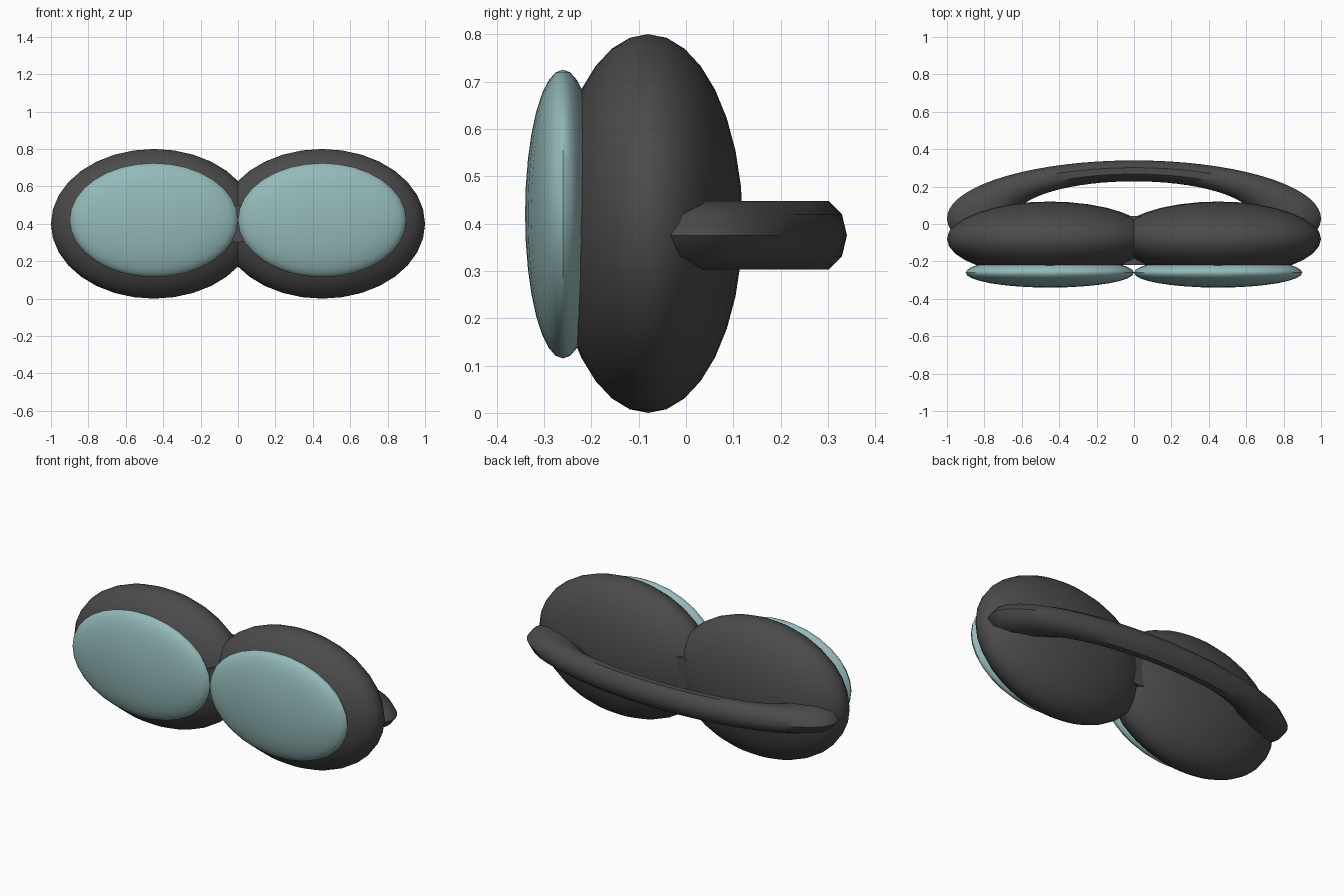
import bpy
import bmesh
from math import sin, cos, pi, radians

cube = bpy.data.objects.get("Cube")
if cube:
    bpy.data.objects.remove(cube, do_unlink=True)


def make_material(name, rgb):
    mat = bpy.data.materials.new(name)
    mat.use_nodes = True
    mat.diffuse_color = (*rgb, 1)
    mat.node_tree.nodes["Principled BSDF"].inputs["Base Color"].default_value = (*rgb, 1)
    return mat


charcoal = make_material("charcoal", (0.07, 0.07, 0.07))
pale_teal = make_material("pale_teal", (0.30, 0.49, 0.49))


def finish(obj, name, mat):
    obj.name = obj.data.name = name
    obj.data.materials.append(mat)
    bpy.context.view_layer.objects.active = obj
    obj.select_set(True)
    bpy.ops.object.shade_smooth_by_angle(angle=radians(40))
    obj.select_set(False)


def ellipsoid(name, centre, radii, mat):
    bpy.ops.mesh.primitive_uv_sphere_add(segments=32, ring_count=16, radius=1, location=centre)
    obj = bpy.context.object
    obj.scale = radii
    bpy.ops.object.transform_apply(location=False, rotation=False, scale=True)
    finish(obj, name, mat)


# Eye cups with their lenses, one pair per side
for side, sign in (("left", 1), ("right", -1)):
    ellipsoid(side + "_cup", (sign * 0.45, -0.08, 0.40), (0.55, 0.20, 0.40), charcoal)
    ellipsoid(side + "_lens", (sign * 0.45, -0.26, 0.42), (0.45, 0.08, 0.305), pale_teal)

# Bridge between the cups
bpy.ops.mesh.primitive_cylinder_add(vertices=24, radius=0.1, depth=0.26,
                                    location=(0, -0.088, 0.40), rotation=(pi / 2, 0, 0))
finish(bpy.context.object, "bridge", charcoal)

# Head strap: a flattened ring arc whose ends sink into the cups
SIDES, STEPS, OVERLAP = 10, 40, 0.3
bm = bmesh.new()
rings = []
for i in range(STEPS + 1):
    a = -OVERLAP + (pi + 2 * OVERLAP) * i / STEPS
    ring = []
    for j in range(SIDES):
        b = 2 * pi * j / SIDES
        r = 0.82 + 0.18 * cos(b)
        ring.append(bm.verts.new((r * cos(a), 0.03 + 0.31 * r * sin(a), 0.375 + 0.076 * sin(b))))
    rings.append(ring)
for r1, r2 in zip(rings, rings[1:]):
    for j in range(SIDES):
        k = (j + 1) % SIDES
        bm.faces.new((r1[j], r1[k], r2[k], r2[j]))
bm.faces.new(rings[0])
bm.faces.new(rings[-1])
bmesh.ops.recalc_face_normals(bm, faces=bm.faces)
mesh = bpy.data.meshes.new("head_strap")
bm.to_mesh(mesh)
bm.free()
strap = bpy.data.objects.new("head_strap", mesh)
bpy.context.collection.objects.link(strap)
finish(strap, "head_strap", charcoal)
